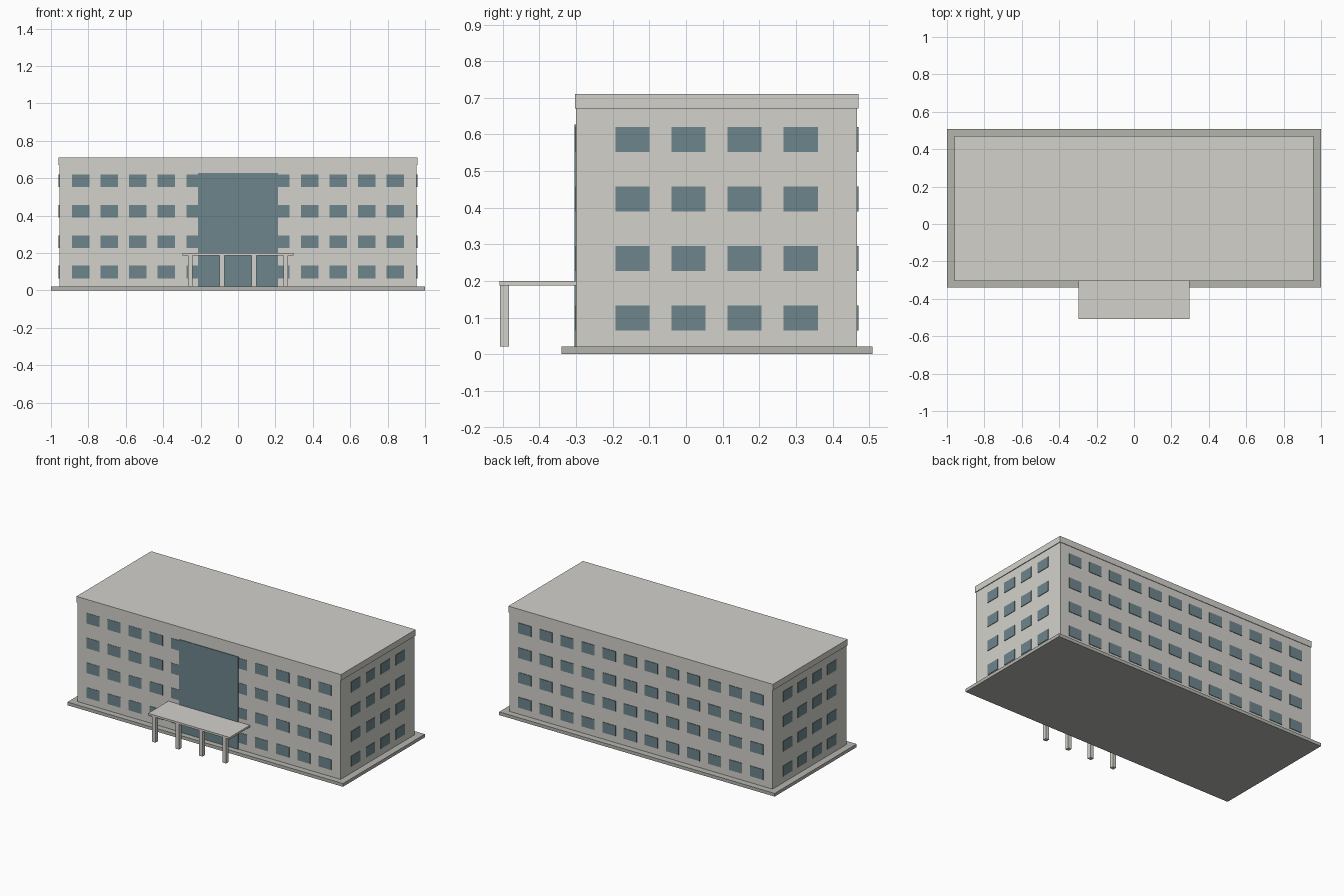
import bpy, bmesh

if "Cube" in bpy.data.objects:
    bpy.data.objects.remove(bpy.data.objects["Cube"])


def material(name, rgb):
    m = bpy.data.materials.new(name)
    m.diffuse_color = (*rgb, 1)
    m.use_nodes = True
    m.node_tree.nodes["Principled BSDF"].inputs["Base Color"].default_value = m.diffuse_color
    return m


stone = material("pale_stone", (0.65, 0.64, 0.60))
paving = material("grey_paving", (0.46, 0.46, 0.43))
glass = material("blue_glass", (0.155, 0.235, 0.265))


def boxes(name, mat, extents):
    """One object made of boxes, each (x0, x1, y0, y1, z0, z1)."""
    bm = bmesh.new()
    for x0, x1, y0, y1, z0, z1 in extents:
        for v in bmesh.ops.create_cube(bm, size=1)["verts"]:
            v.co.x = x1 if v.co.x > 0 else x0
            v.co.y = y1 if v.co.y > 0 else y0
            v.co.z = z1 if v.co.z > 0 else z0
    me = bpy.data.meshes.new(name)
    bm.to_mesh(me)
    bm.free()
    me.materials.append(mat)
    ob = bpy.data.objects.new(name, me)
    bpy.context.collection.objects.link(ob)
    return ob


BX, Y0, Y1 = 0.955, -0.300, 0.467       # wall faces
YC = (Y0 + Y1) / 2
GROUND, PITCH, OUT = 0.021, 0.153, 0.0035
HW, HH = 0.0467, 0.034                  # window half width and height
floors = [0.0985 + 0.1625 * i for i in range(4)]
cols_x = [PITCH * (i - 5.5) for i in range(12)]
cols_y = [YC + PITCH * (i - 1.5) for i in range(4)]

# plinth, walls and roof band
boxes("plinth", paving, [(-1, 1, -0.340, 0.509, 0, GROUND)])
boxes("walls", stone, [(-BX, BX, Y0, Y1, GROUND, 0.671)])
boxes("roof_band", stone, [(-0.960, 0.960, -0.3035, 0.4705, 0.671, 0.711)])

# windows on the long walls; the middle of the front is the tall glazing
boxes("front_windows", glass, [(x - HW, x + HW, Y0 - 0.002, Y0 + 0.005, z - HH, z + HH)
                               for x in cols_x if abs(x) > 0.1 for z in floors])
boxes("back_windows", glass, [(x - HW, x + HW, Y1 - 0.005, Y1 + OUT, z - HH, z + HH)
                              for x in cols_x for z in floors])

# windows on the short walls
for side, name in ((-1, "left_windows"), (1, "right_windows")):
    xa, xb = sorted((side * (BX - 0.005), side * (BX + OUT)))
    boxes(name, glass, [(xa, xb, y - HW, y + HW, z - HH, z + HH)
                        for y in cols_y for z in floors])

# tall entrance glazing
boxes("entrance_glazing", glass, [(-0.214, 0.214, Y0 - 0.004, Y0 + 0.005, GROUND, 0.627)])

# entrance canopy on four square columns
boxes("canopy", stone, [(-0.296, 0.296, -0.509, Y0, 0.187, 0.200)])
boxes("canopy_columns", stone, [(x - 0.0125, x + 0.0125, -0.508, -0.483, GROUND, 0.187)
                                for x in (-0.256, -0.0853, 0.0853, 0.256)])
